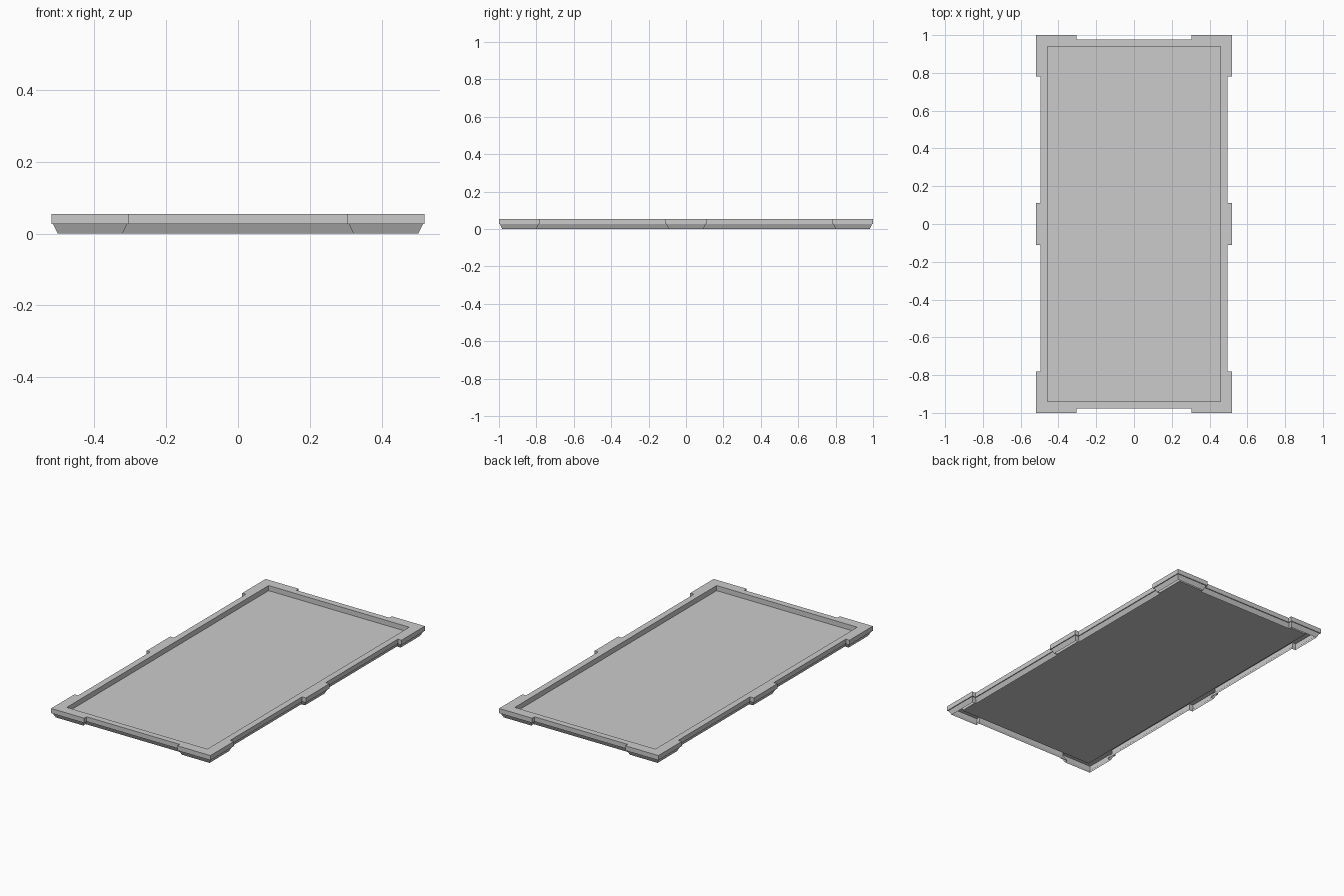
import bpy
import bmesh

if "Cube" in bpy.data.objects:
    bpy.data.objects.remove(bpy.data.objects["Cube"])

HEIGHT, LEDGE_Z, FLOOR_Z = 0.055, 0.027, 0.025
IN_X, IN_Y = 0.459, 0.941


def outline(d):
    """Tabbed outer outline, counter-clockwise, inset by d; one quadrant mirrored."""
    x, xn, y, yn = 0.52 - d, 0.496 - d, 1.0 - d, 0.978 - d
    q = [(x, 0.11 - d), (xn, 0.11 - d), (xn, 0.782 + d), (x, 0.782 + d),
         (x, y), (0.304 + d, y), (0.304 + d, yn)]
    half = q + [(-a, b) for a, b in reversed(q)]
    return half + [(-a, -b) for a, b in half]


def rect():
    return [(IN_X, -IN_Y), (IN_X, IN_Y), (-IN_X, IN_Y), (-IN_X, -IN_Y)]


def ring(bm, pts, z):
    return [bm.verts.new((x, y, z)) for x, y in pts]


def bridge(bm, low, high):
    n = len(low)
    for i in range(n):
        j = (i + 1) % n
        bm.faces.new((low[i], low[j], high[j], high[i]))


def finish(bm, name):
    mesh = bpy.data.meshes.new(name)
    bm.to_mesh(mesh)
    bm.free()
    obj = bpy.data.objects.new(name, mesh)
    bpy.context.collection.objects.link(obj)
    return obj


# Frame: tapered skirt, small ledge, vertical edge and flat rim, open underneath
bm = bmesh.new()
rings = [ring(bm, outline(d), z) for d, z in
         ((0.018, 0), (0.005, LEDGE_Z), (0, LEDGE_Z), (0, HEIGHT))]
for low, high in zip(rings, rings[1:]):
    bridge(bm, low, high)
top = rings[-1]
inner = ring(bm, rect(), HEIGHT)
edges = []
for loop in (top, inner):
    for i, v in enumerate(loop):
        w = loop[(i + 1) % len(loop)]
        edges.append(bm.edges.get((v, w)) or bm.edges.new((v, w)))
fill = bmesh.ops.triangle_fill(bm, use_beauty=True, use_dissolve=False,
                               edges=edges, normal=(0, 0, 1))
for f in fill["geom"]:
    if isinstance(f, bmesh.types.BMFace):
        f.normal_update()
        if f.normal.z < 0:
            f.normal_flip()
finish(bm, "tabbed_frame")

# Recessed panel: inner walls and floor
bm = bmesh.new()
floor = ring(bm, rect(), FLOOR_Z)
bridge(bm, ring(bm, rect(), HEIGHT), floor)
bm.faces.new(floor)
bmesh.ops.remove_doubles(bm, verts=bm.verts, dist=1e-5)
finish(bm, "recessed_panel")
